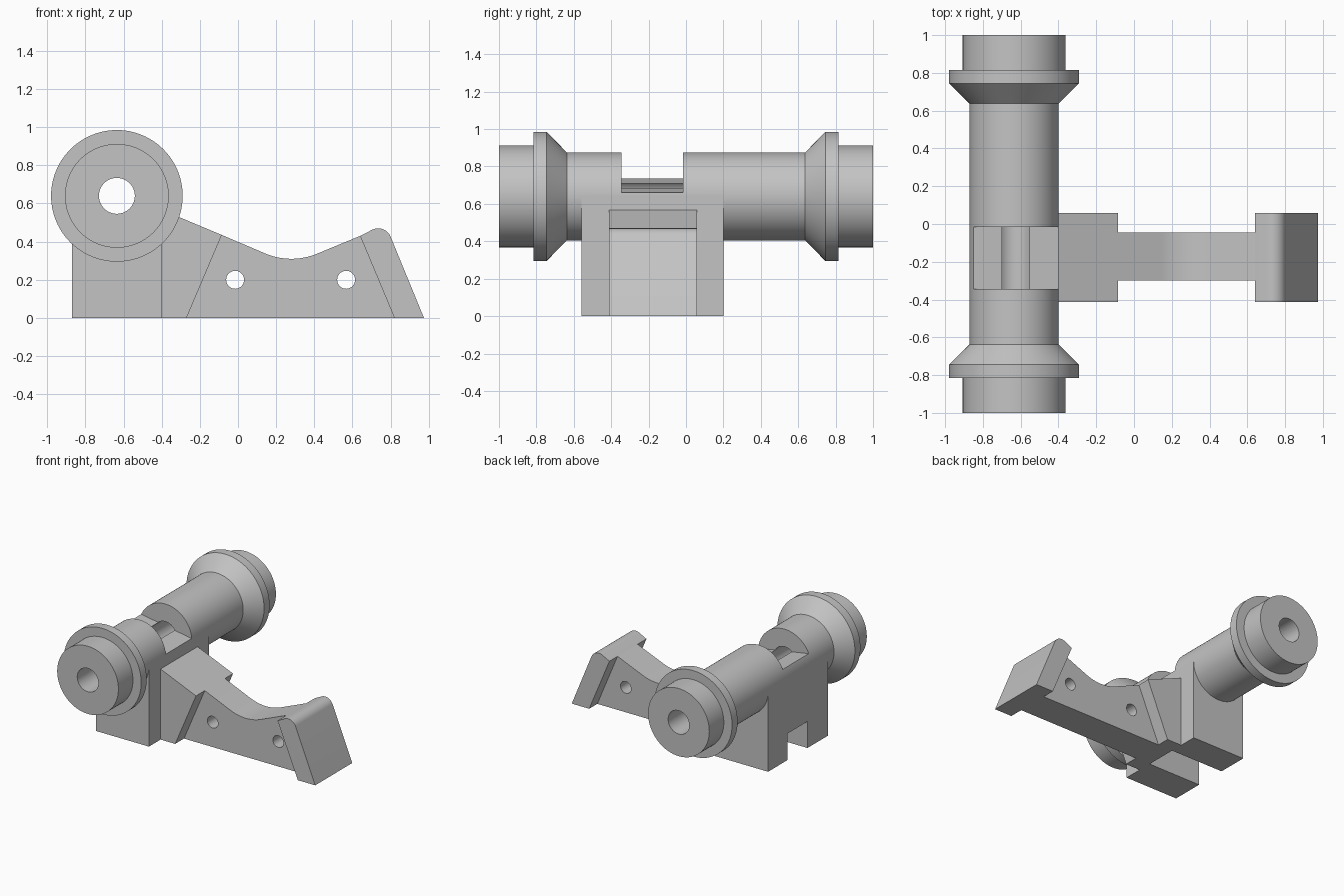
import bpy, bmesh
from math import sin, cos, pi, radians
from mathutils import Matrix

if "Cube" in bpy.data.objects:
    bpy.data.objects.remove(bpy.data.objects["Cube"], do_unlink=True)

grey = bpy.data.materials.new("plain grey")
grey.use_nodes = True
grey.diffuse_color = (0.55, 0.55, 0.55, 1)
grey.node_tree.nodes["Principled BSDF"].inputs["Base Color"].default_value = (0.55, 0.55, 0.55, 1)

AXIS_X, AXIS_Z = -0.635, 0.64     # barrel axis, runs along y
WEB = (-0.30, -0.045)             # y range of the thin web and the slot
PAD = (-0.412, 0.058)             # y range of the wide pads


def finish(name, bm):
    bmesh.ops.recalc_face_normals(bm, faces=bm.faces)
    mesh = bpy.data.meshes.new(name)
    bm.to_mesh(mesh)
    bm.free()
    mesh.materials.append(grey)
    obj = bpy.data.objects.new(name, mesh)
    bpy.context.collection.objects.link(obj)
    return obj


def prism(name, points, y_range):
    """Extrude an x-z outline along y."""
    bm = bmesh.new()
    y0, y1 = y_range
    face = bm.faces.new([bm.verts.new((x, y0, z)) for x, z in points])
    out = bmesh.ops.extrude_face_region(bm, geom=[face])
    moved = [v for v in out["geom"] if isinstance(v, bmesh.types.BMVert)]
    bmesh.ops.translate(bm, verts=moved, vec=(0, y1 - y0, 0))
    return finish(name, bm)


def arc(cx, cz, r, start, end, steps):
    angles = [radians(start + (end - start) * i / steps) for i in range(steps + 1)]
    return [(cx + r * cos(a), cz + r * sin(a)) for a in angles]


def lathe(name, profile, segments=96):
    """Spin a closed (radius, y) profile around the barrel axis."""
    bm = bmesh.new()
    rings = []
    for i in range(segments):
        a = 2 * pi * i / segments
        rings.append([bm.verts.new((AXIS_X + r * cos(a), y, AXIS_Z + r * sin(a)))
                      for r, y in profile])
    n = len(profile)
    for i in range(segments):
        a, b = rings[i], rings[(i + 1) % segments]
        for j in range(n):
            k = (j + 1) % n
            bm.faces.new((a[j], a[k], b[k], b[j]))
    return finish(name, bm)


def cut(obj, cutter):
    mod = obj.modifiers.new("cut", 'BOOLEAN')
    mod.operation = 'DIFFERENCE'
    mod.solver = 'EXACT'
    mod.object = cutter
    cutter.hide_render = True
    bpy.context.view_layer.objects.active = obj
    bpy.ops.object.modifier_apply(modifier=mod.name)
    bpy.data.objects.remove(cutter, do_unlink=True)


# Barrel with flanged ends and a through bore
half = [(0.235, 0.637), (0.345, 0.745), (0.345, 0.815), (0.272, 0.815), (0.272, 1.0), (0.094, 1.0)]
barrel = lathe("barrel", half + [(r, -y) for r, y in reversed(half)])

# Sloped opening in the top of the barrel
cut(barrel, prism("opening_cutter",
                  [(-0.95, 0.752), (-0.3, 0.643), (-0.3, 1.1), (-0.95, 1.1)],
                  (-0.345, -0.015)))

# Block that cradles the barrel, with a slot along its underside
block = prism("block", [(-0.87, 0), (-0.40, 0), (-0.40, AXIS_Z)]
              + arc(AXIS_X, AXIS_Z, 0.2, 0, -180, 32) + [(-0.87, AXIS_Z)], (-0.56, 0.20))
cut(block, prism("slot_cutter", [(-1, -0.1), (-0.3, -0.1), (-0.3, 0.213), (-1, 0.213)], WEB))

# Arm: wide rear pad, thin web with a dipped top, wide rounded tip
rear_pad = prism("rear_pad", [(-0.40, 0), (-0.27, 0), (-0.085, 0.435), (-0.40, 0.567)], PAD)
dip = arc(0.28, 0.66, 0.35, 247, 293, 16)
web = prism("web", [(-0.27, 0), (0.82, 0), (0.64, 0.43)] + dip[::-1] + [(-0.085, 0.435)], WEB)
tip = prism("tip", [(0.82, 0), (0.975, 0)] + arc(0.735, 0.40, 0.07, 22, 113, 12)
            + [(0.64, 0.43)], PAD)

# Pin holes through the web
for x in (-0.015, 0.567):
    cut(web, prism("hole_cutter", arc(x, 0.2, 0.047, 0, 350, 35), (-0.5, 0.2)))

# Smooth the round surfaces, keep the edges sharp
bpy.ops.object.select_all(action='DESELECT')
for obj in (barrel, block, rear_pad, web, tip):
    obj.select_set(True)
bpy.context.view_layer.objects.active = barrel
bpy.ops.object.shade_smooth_by_angle(angle=radians(20))
